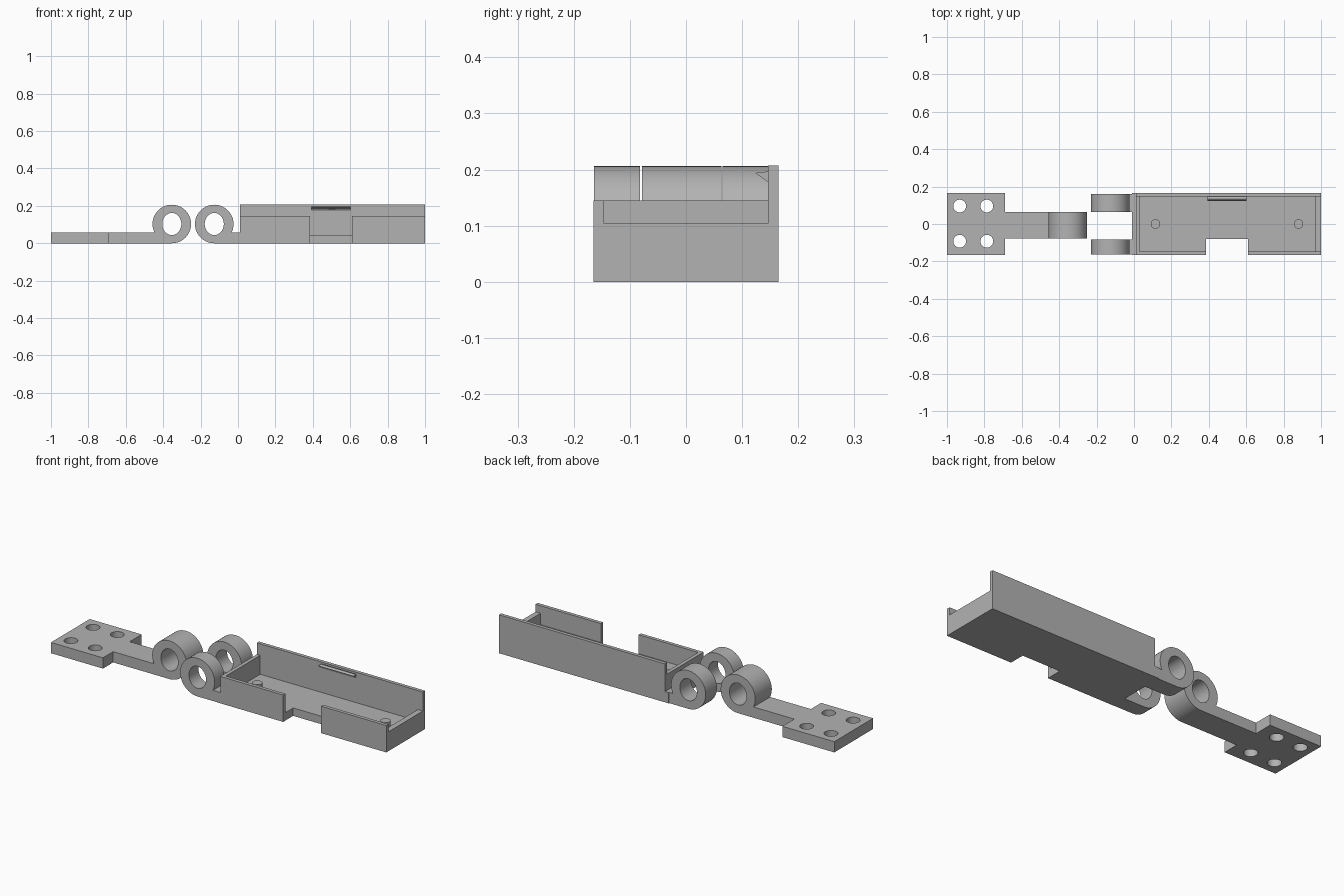
import bpy, bmesh
from math import sin, cos, pi, radians
from mathutils import Matrix

cube = bpy.data.objects.get("Cube")
if cube:
    bpy.data.objects.remove(cube, do_unlink=True)

grey = bpy.data.materials.new("plain grey")
grey.use_nodes = True
grey.diffuse_color = (0.45, 0.45, 0.45, 1)
grey.node_tree.nodes["Principled BSDF"].inputs["Base Color"].default_value = (0.45, 0.45, 0.45, 1)

# shared sizes
HALF = 0.165      # half width
PLATE = 0.058     # plate thickness
R = 0.103         # barrel radius
INNER = 0.146     # inside of the tray walls


def add(name, mesh):
    obj = bpy.data.objects.new(name, mesh)
    bpy.context.collection.objects.link(obj)
    mesh.materials.clear()
    mesh.materials.append(grey)
    return obj


def arc(cx, cy, rx, ry, start=0, end=360, n=64):
    full = end - start == 360
    steps = n if full else n + 1
    angles = [radians(start + (end - start) * i / n) for i in range(steps)]
    return [(cx + rx * cos(a), cy + ry * sin(a)) for a in angles]


def extrude(name, loops, low, high, axis="Z"):
    """Solid from an outline and its holes, extruded between low and high."""
    curve = bpy.data.curves.new(name, "CURVE")
    curve.dimensions = "2D"
    curve.fill_mode = "BOTH"
    curve.extrude = (high - low) / 2
    for loop in loops:
        spline = curve.splines.new("POLY")
        spline.points.add(len(loop) - 1)
        for point, (u, v) in zip(spline.points, loop):
            point.co = (u, v, 0, 1)
        spline.use_cyclic_u = True
    source = bpy.data.objects.new(name, curve)
    mesh = bpy.data.meshes.new_from_object(source)
    bpy.data.objects.remove(source)
    bpy.data.curves.remove(curve)

    bm = bmesh.new()
    bm.from_mesh(mesh)
    bmesh.ops.remove_doubles(bm, verts=bm.verts, dist=0.0001)
    bmesh.ops.translate(bm, verts=bm.verts, vec=(0, 0, (low + high) / 2))
    if axis == "Y":     # outline is x, z and the depth runs along y
        bm.transform(Matrix(((1, 0, 0, 0), (0, 0, 1, 0), (0, 1, 0, 0), (0, 0, 0, 1))))
    if axis == "X":     # outline is y, z and the depth runs along x
        bm.transform(Matrix(((0, 0, 1, 0), (1, 0, 0, 0), (0, 1, 0, 0), (0, 0, 0, 1))))
    bmesh.ops.recalc_face_normals(bm, faces=bm.faces)
    bmesh.ops.dissolve_limit(bm, angle_limit=0.01, verts=bm.verts, edges=bm.edges)
    bm.to_mesh(mesh)
    bm.free()
    mesh.name = name
    return add(name, mesh)


def box(name, x0, x1, y0, y1, z0, z1):
    bm = bmesh.new()
    bmesh.ops.create_cube(bm, size=1)
    for v in bm.verts:
        v.co = (x1 if v.co.x > 0 else x0, y1 if v.co.y > 0 else y0, z1 if v.co.z > 0 else z0)
    mesh = bpy.data.meshes.new(name)
    bm.to_mesh(mesh)
    bm.free()
    return add(name, mesh)


def cut(target, *bounds):
    """Remove a block from the target, then delete the cutter."""
    cutter = box("cutter", *bounds)
    mod = target.modifiers.new("cut", "BOOLEAN")
    mod.operation = "DIFFERENCE"
    mod.solver = "EXACT"
    mod.object = cutter
    bpy.context.view_layer.objects.active = target
    bpy.ops.object.modifier_apply(modifier=mod.name)
    bpy.data.objects.remove(cutter, do_unlink=True)


def barrel(name, cx, web_end, y0, y1):
    """Hinge barrel with an oval bore and a flat web reaching to web_end."""
    side = 1 if web_end > cx else -1
    meet = radians(90) - math_acos((R - PLATE) / R)
    ring = arc(0, R, R, R, -meet * 180 / pi, 270)
    outline = [(web_end, 0), (web_end, PLATE)] + [(cx + side * u, v) for u, v in ring]
    bore = arc(cx, R, 0.051, 0.059)
    return extrude(name, [outline, bore], y0, y1, "Y")


def math_acos(value):
    # angle measured from straight down to where the web top meets the barrel
    from math import acos
    return acos(value)


smooth = []

# mounting plate with four screw holes
plate = [(-1, -HALF), (-0.69, -HALF), (-0.69, HALF), (-1, HALF)]
holes = [arc(x, y, 0.034, 0.034, n=40) for x in (-0.932, -0.787) for y in (-0.092, 0.096)]
smooth.append(extrude("mounting_plate", [plate] + holes, 0, PLATE))

# hinge: arm barrel between two tray lugs
smooth.append(barrel("hinge_arm", -0.354, -0.69, -0.078, 0.063))
smooth.append(barrel("front_lug", -0.127, -0.012, -0.164, -0.082))
smooth.append(barrel("back_lug", -0.127, -0.012, 0.065, 0.161))
box("lug_strip", -0.012, 0.01, -HALF, HALF, 0, PLATE)

# open tray: tall back wall, lower front and left walls, low right lip, notched front
tray = box("tray", 0.01, 1, -HALF, HALF, 0, 0.207)
cut(tray, 0.03, 0.97, -INNER, INNER, 0.043, 0.3)
cut(tray, -0.1, 1.1, -0.3, INNER, 0.145, 0.3)
cut(tray, 0.9, 1.1, -INNER, INNER, 0.104, 0.3)
cut(tray, 0.385, 0.61, -0.3, -0.08, -0.1, 0.3)

# locating pegs
for name, x in (("left_peg", 0.88), ("right_peg", 0.115)):
    smooth.append(extrude(name, [arc(x, 0, 0.025, 0.025, n=40)], 0.04, 0.077))

# wedge catch inside the back wall
wedge = [(INNER + 0.002, 0.197), (0.123, 0.194), (0.128, 0.191), (INNER + 0.002, 0.176)]
extrude("wall_catch", [wedge], 0.393, 0.602, "X")

for obj in smooth:
    bpy.ops.object.select_all(action="DESELECT")
    obj.select_set(True)
    bpy.context.view_layer.objects.active = obj
    bpy.ops.object.shade_smooth_by_angle(angle=radians(30))
